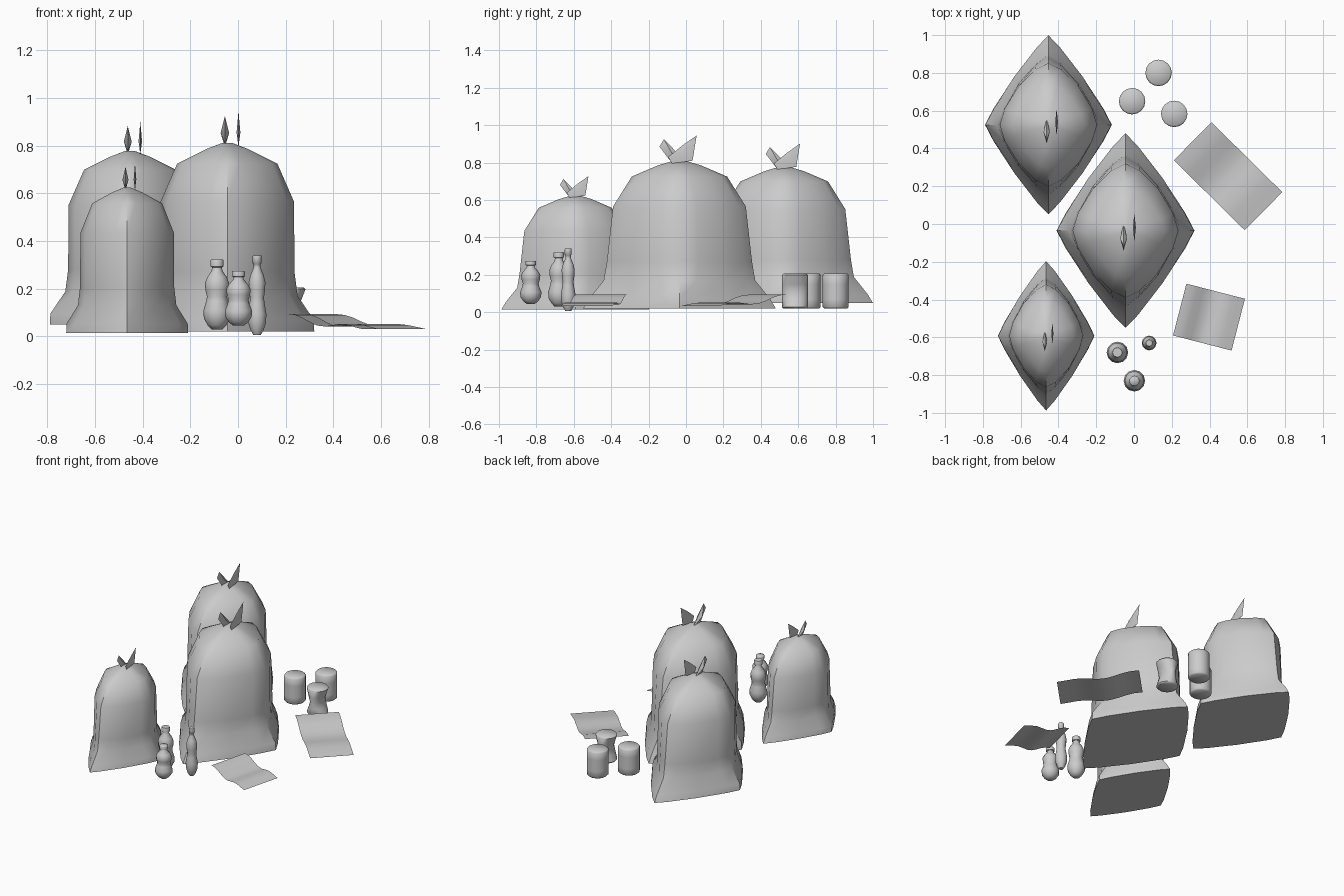
import bpy
import bmesh
from math import cos, sin, pi, radians, copysign, atan2
from mathutils import Vector, Matrix

cube = bpy.data.objects.get("Cube")
if cube:
    bpy.data.objects.remove(cube, do_unlink=True)

grey = bpy.data.materials.new("plain_grey")
grey.use_nodes = True
grey.diffuse_color = (0.6, 0.6, 0.6, 1)
grey.node_tree.nodes["Principled BSDF"].inputs["Base Color"].default_value = grey.diffuse_color


def finish(bm, name, location, angle=40, scale=(1, 1, 1), turn=0):
    """Turn a bmesh into a shaded object with its transform applied."""
    bmesh.ops.transform(bm, matrix=Matrix.LocRotScale(
        Vector(location), Matrix.Rotation(turn, 3, 'Z'), Vector(scale)), verts=bm.verts)
    bmesh.ops.recalc_face_normals(bm, faces=bm.faces)
    mesh = bpy.data.meshes.new(name)
    bm.to_mesh(mesh)
    bm.free()
    mesh.materials.append(grey)
    obj = bpy.data.objects.new(name, mesh)
    bpy.context.collection.objects.link(obj)
    bpy.ops.object.select_all(action='DESELECT')
    obj.select_set(True)
    bpy.context.view_layer.objects.active = obj
    bpy.ops.object.shade_smooth_by_angle(angle=radians(angle))
    return obj


def loft(name, rings, location, sides=16, angle=40, scale=(1, 1, 1)):
    """Stack rings of (z, x radius, y radius, roundness); 1 is a diamond, 2 an ellipse."""
    bm = bmesh.new()
    loops = []
    for z, rx, ry, p in rings:
        loop = []
        for i in range(sides):
            c, s = cos(2 * pi * i / sides), sin(2 * pi * i / sides)
            x = copysign(abs(c) ** (2 / p), c)
            y = copysign(abs(s) ** (2 / p), s)
            loop.append(bm.verts.new((rx * x, ry * y, z)))
        loops.append(loop)
    for low, high in zip(loops, loops[1:]):
        for i in range(sides):
            j = (i + 1) % sides
            bm.faces.new((low[i], low[j], high[j], high[i]))
    bm.faces.new(loops[0][::-1])
    bm.faces.new(loops[-1])
    return finish(bm, name, location, angle, scale)


def ear(name, outline, x, thickness, location, scale):
    """Flat leaf-shaped end of the knot, thickest in the middle."""
    bm = bmesh.new()
    rim = [bm.verts.new((x, y, z)) for y, z in outline]
    mid = sum((v.co for v in rim), Vector()) / len(rim)
    for side in (-1, 1):
        peak = bm.verts.new(mid + Vector((side * thickness, 0, 0)))
        for a, b in zip(rim, rim[1:] + rim[:1]):
            bm.faces.new((a, b, peak))
    finish(bm, name, location, 30, scale)


# Tied bags with a flared diamond-shaped foot
BAG = [(0, .365, .515, 1.12), (.05, .363, .485, 1.13), (.15, .295, .405, 1.3),
       (.25, .282, .388, 1.4), (.545, .28, .355, 1.45), (.705, .21, .255, 1.38),
       (.765, .09, .115, 1.4), (.792, .02, .025, 2)]
FRONT_EAR = [(.04, .775), (-.05, .79), (-.107, .865), (-.083, .905), (-.01, .83)]
BACK_EAR = [(-.04, .775), (-.06, .81), (.02, .875), (.092, .925), (.07, .79)]

for label, place, size in (
        ("back", (-.453, .525, .05), (.92, .92, .92)),
        ("middle", (-.045, -.035, .02), (1, 1, 1)),
        ("front", (-.465, -.592, .015), (.7, .767, .77))):
    loft(label + "_bag", BAG, place, scale=size)
    ear(label + "_bag_front_ear", FRONT_EAR, -.01, .018, place, size)
    ear(label + "_bag_back_ear", BACK_EAR, .047, .008, place, size)

# Bottles: height fraction and radius fraction
BOTTLE = [(0, .4), (.06, .7), (.16, .97), (.27, 1), (.4, .8), (.47, .74), (.56, .85),
          (.66, .9), (.75, .72), (.84, .4), (.89, .36), (.9, .48), (.985, .48), (1, .44)]
for label, x, y, base, height, radius in (
        ("wide", -.088, -.68, .03, .292, .057),
        ("short", .002, -.83, .045, .23, .057),
        ("slim", .08, -.63, .006, .334, .039)):
    loft(label + "_bottle", [(h, r, r, 2) for h, r in BOTTLE], (x, y, base),
         sides=12, angle=60, scale=(radius, radius, height))

# Cans: two whole, one pinched at the middle
CAN = [(0, .062), (.008, .07), (.05, .07), (.09, .07), (.13, .07), (.178, .07), (.186, .062)]
for label, x, y, pinch in (("back", .13, .8, 0), ("left", -.01, .65, 0), ("crushed", .213, .583, .5)):
    rings = [(z, r * (1 - pinch * max(0, 1 - abs(z - .09) / .085)), r, 2) for z, r in CAN]
    loft(label + "_can", rings, (x, y, .02), sides=16, angle=50)

# Wavy sheets of paper lying on the ground
WAVE = [.094, .09, .078, .06, .046, .042, .047, .052, .048, .04, .032]


def sheet(name, centre, length, width, turn):
    bm = bmesh.new()
    rows = []
    for i, z in enumerate(WAVE):
        x = length * (i / (len(WAVE) - 1) - .5)
        rows.append([bm.verts.new((x, side * width / 2, z)) for side in (-1, 1)])
    for a, b in zip(rows, rows[1:]):
        bm.faces.new((a[0], b[0], b[1], a[1]))
    finish(bm, name, (*centre, 0), 60, turn=turn)


sheet("large_sheet", (.498, .253), .527, .283, atan2(-.37, .375))
sheet("small_sheet", (.397, -.493), .32, .283, atan2(-.08, .31))
